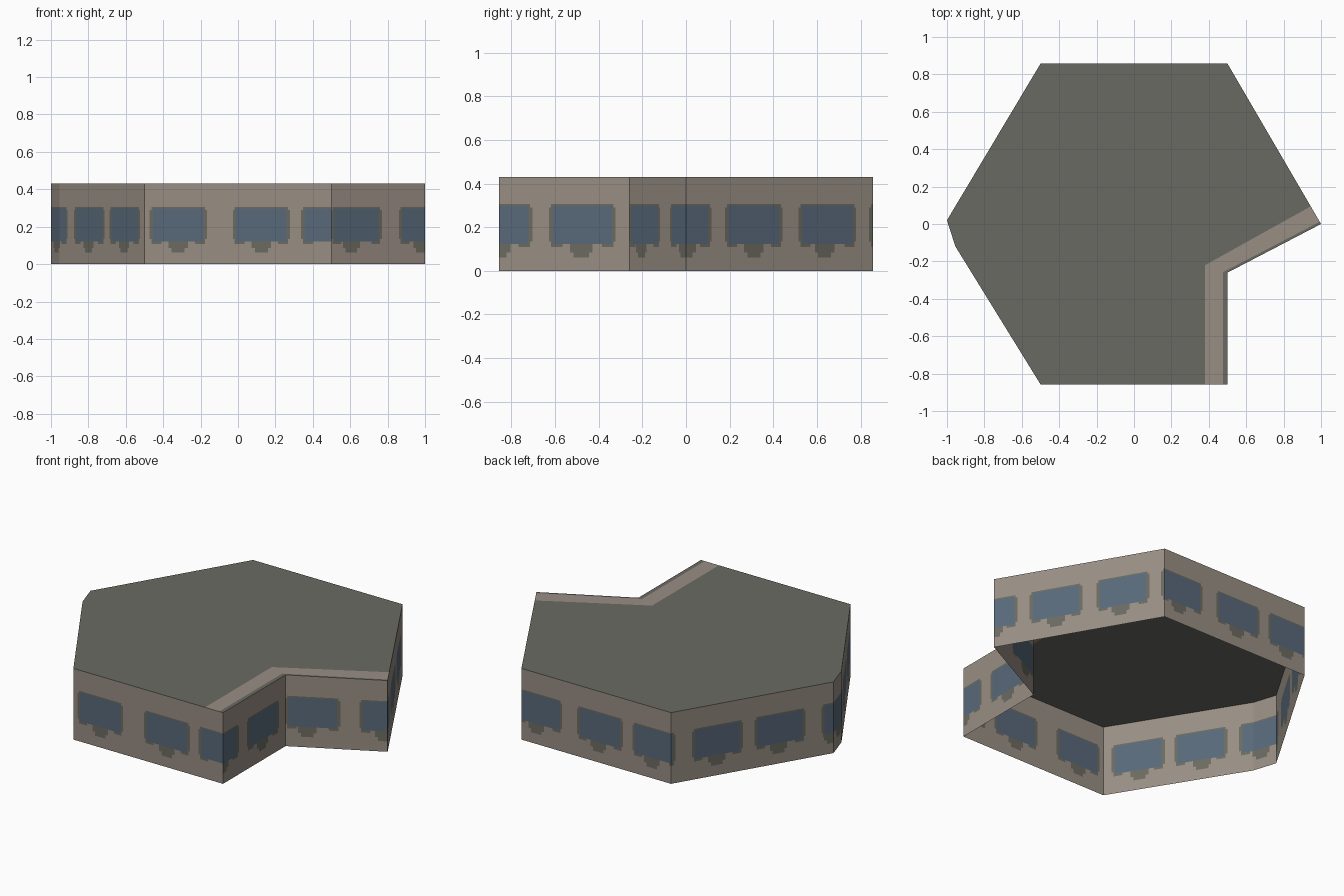
import bpy, bmesh
from mathutils import Vector

if "Cube" in bpy.data.objects:
    bpy.data.objects.remove(bpy.data.objects["Cube"])

HEIGHT = 0.43


def material(name, rgb):
    def lin(c):
        c /= 255
        return c / 12.92 if c <= 0.04045 else ((c + 0.055) / 1.055) ** 2.4
    m = bpy.data.materials.new(name)
    m.diffuse_color = (*[lin(c) for c in rgb], 1)
    m.use_nodes = True
    m.node_tree.nodes["Principled BSDF"].inputs["Base Color"].default_value = m.diffuse_color
    return m


WALL = material("wall_plaster", (152, 142, 132))
ROOF = material("roof_grey", (105, 106, 98))
GLASS = material("window_blue", (88, 105, 122))
FRAME = material("window_frame", (108, 107, 97))


def add_object(name, bm, mats):
    mesh = bpy.data.meshes.new(name)
    bm.to_mesh(mesh)
    bm.free()
    for m in mats:
        mesh.materials.append(m)
    ob = bpy.data.objects.new(name, mesh)
    bpy.context.collection.objects.link(ob)
    return ob


# Window rule: 0 wall, 1 glass, 2 frame and sill bracket
GLASS_HALF, FRAME_HALF, CORNER = 0.135, 0.153, 0.09


def window_part(u, z, windows):
    for centre, sill in windows:
        d = abs(u - centre)
        if d < GLASS_HALF and 0.122 < z < 0.297:
            return 1
        if d < FRAME_HALF and 0.135 < z < 0.29:
            return 2
        if d < FRAME_HALF - 0.01 and 0.122 < z < 0.305:
            return 2
        if CORNER < d < FRAME_HALF - 0.01 and 0.108 < z < 0.122:
            return 2
        if sill is not None:
            if abs(u - sill) < 0.052 and 0.085 < z < 0.122:
                return 2
            if abs(u - sill) < 0.035 and 0.062 < z < 0.085:
                return 2
    return 0


def make_wall(name, start, end, windows):
    """Single sheet wall, cut into cells so windows show on both sides."""
    a, b = Vector((*start, 0)), Vector((*end, 0))
    length = (b - a).length
    us = {0.0, length}
    for centre, sill in windows:
        for h in (CORNER, GLASS_HALF, FRAME_HALF - 0.01, FRAME_HALF):
            us |= {centre - h, centre + h}
        if sill is not None:
            for h in (0.035, 0.052):
                us |= {sill - h, sill + h}
    us = sorted(u for u in us if 0 <= u <= length)
    zs = [0, 0.062, 0.085, 0.108, 0.122, 0.135, 0.29, 0.297, 0.305, HEIGHT]
    bm = bmesh.new()
    grid = [[bm.verts.new(a.lerp(b, u / length) + Vector((0, 0, z))) for z in zs] for u in us]
    for i in range(len(us) - 1):
        for j in range(len(zs) - 1):
            f = bm.faces.new((grid[i][j], grid[i + 1][j], grid[i + 1][j + 1], grid[i][j + 1]))
            f.material_index = window_part((us[i] + us[i + 1]) / 2, (zs[j] + zs[j + 1]) / 2, windows)
    bmesh.ops.remove_doubles(bm, verts=bm.verts, dist=1e-5)
    add_object(name, bm, (WALL, GLASS, FRAME))


# Footprint corners, counter-clockwise
P = [(-0.5, -0.857), (0.5, -0.857), (0.5, -0.26), (1.0, 0.0),
     (0.5, 0.857), (-0.5, 0.857), (-1.0, 0.02), (-0.955, -0.12)]

# Walls: name and (window centre, sill centre) along each side
WALLS = [
    ("front_wall", [(0.18, 0.18), (0.625, 0.625), (0.99, None)]),
    ("notch_side_wall", [(0.0, 0.0), (0.382, 0.377)]),
    ("notch_angled_wall", [(0.15, 0.12), (0.56, 0.545)]),
    ("back_right_wall", [(-0.017, 0.0), (0.36, 0.36), (0.75, 0.735), (1.125, None)]),
    ("back_wall", [(0.118, 0.1), (0.525, 0.515), (0.895, 0.87)]),
    ("back_left_wall", [(-0.125, None), (0.28, 0.275), (0.655, 0.645), (1.055, 0.97)]),
    ("left_corner_wall", [(0.08, 0.095)]),
    ("front_left_wall", [(-0.07, -0.045), (0.304, 0.296), (0.665, 0.658)]),
]
for i, (name, windows) in enumerate(WALLS):
    make_wall(name, P[i], P[(i + 1) % len(P)], windows)


# Flat roof with a pale band and thin grey edge along the notch
def roof_piece(name, points, mat):
    bm = bmesh.new()
    bm.faces.new([bm.verts.new((x, y, HEIGHT)) for x, y in points])
    bmesh.ops.triangulate(bm, faces=bm.faces)
    add_object(name, bm, (mat,))


edge = [P[1], P[2], P[3]]
band_outer = [(0.475, -0.857), (0.475, -0.258), (0.993, 0.012)]
band_inner = [(0.38, -0.857), (0.38, -0.22), (0.945, 0.0943)]
roof_piece("roof", [P[0]] + band_inner + P[4:], ROOF)
roof_piece("roof_band", band_outer + band_inner[::-1], WALL)
roof_piece("roof_edge", edge + band_outer[::-1], ROOF)
